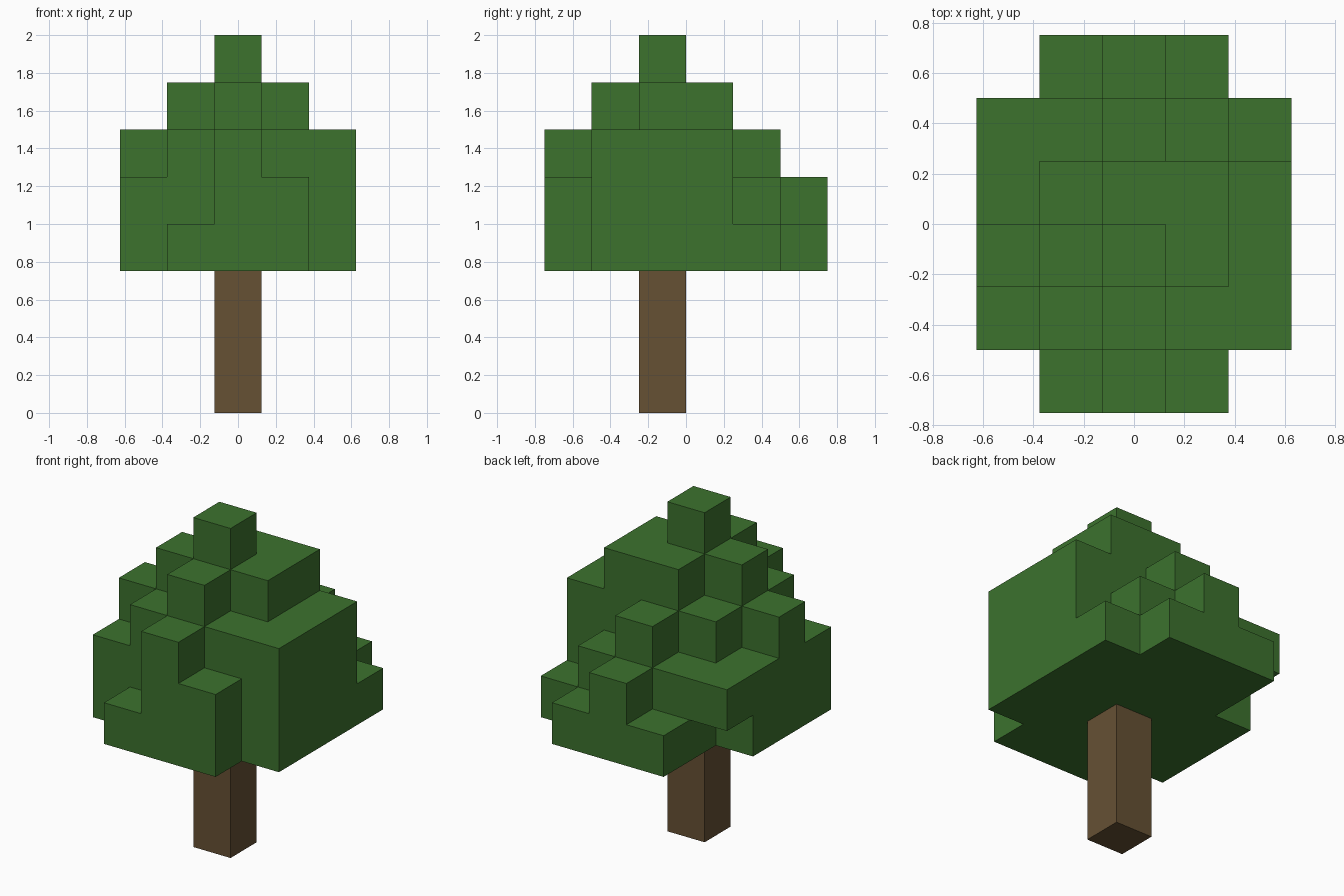
import bpy, bmesh, math
from mathutils import Vector

cube = bpy.data.objects.get("Cube")
if cube:
    bpy.data.objects.remove(cube, do_unlink=True)

CELL = 0.25      # edge of one block
BASE = 0.75      # underside of the foliage


def make_material(name, rgb):
    mat = bpy.data.materials.new(name)
    mat.use_nodes = True
    mat.diffuse_color = (*rgb, 1)
    mat.node_tree.nodes["Principled BSDF"].inputs["Base Color"].default_value = (*rgb, 1)
    return mat


def add_object(name, bm, mat):
    mesh = bpy.data.meshes.new(name)
    bm.to_mesh(mesh)
    bm.free()
    mesh.materials.append(mat)
    obj = bpy.data.objects.new(name, mesh)
    bpy.context.collection.objects.link(obj)
    return obj


def block_shell(cells, origin):
    """Outer skin of a set of blocks, with flat areas merged."""
    bm = bmesh.new()
    for cell in cells:
        for axis in range(3):
            for sign in (-1, 1):
                n = Vector((0, 0, 0))
                n[axis] = sign
                if tuple(int(c + d) for c, d in zip(cell, n)) in cells:
                    continue
                u = Vector((0, 0, 0))
                u[(axis + 1) % 3] = 1
                v = n.cross(u)
                mid = Vector(cell) + Vector((0.5, 0.5, 0.5)) + n / 2
                corners = [mid + (a * u + b * v) / 2
                           for a, b in ((-1, -1), (1, -1), (1, 1), (-1, 1))]
                bm.faces.new([bm.verts.new(origin + CELL * p) for p in corners])
    bmesh.ops.remove_doubles(bm, verts=bm.verts, dist=0.001)
    bmesh.ops.dissolve_limit(bm, angle_limit=math.radians(1),
                             verts=bm.verts, edges=bm.edges)
    return bm


leaf_green = make_material("leaf green", (0.045, 0.168, 0.027))
bark_brown = make_material("bark brown", (0.133, 0.082, 0.034))

# Foliage: stack heights in blocks, rows from front to back, columns from -x to +x
heights = ["01320",
           "23433",
           "34543",
           "23443",
           "22321",
           "01210"]
leaves = {(i, j, k)
          for j, row in enumerate(heights)
          for i, h in enumerate(row)
          for k in range(int(h))}
leaves.discard((0, 4, 0))    # overhanging corner at the back
add_object("foliage", block_shell(leaves, Vector((-2.5 * CELL, -3 * CELL, BASE))), leaf_green)

# Trunk: one post below the tip
post = {(0, 0, k) for k in range(3)}
add_object("trunk", block_shell(post, Vector((-CELL / 2, -CELL, 0))), bark_brown)
